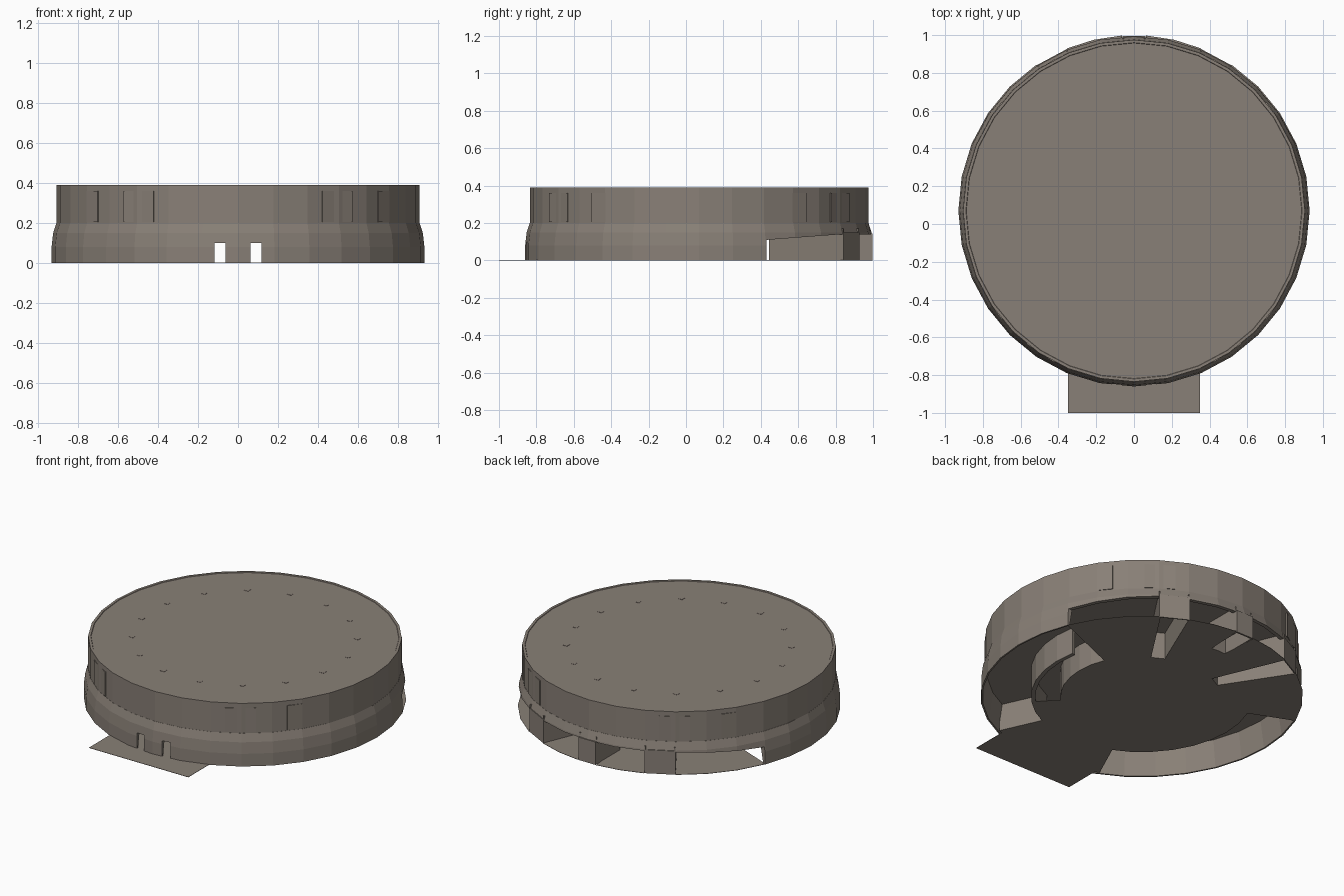
import bpy, bmesh
from math import sin, cos, radians, pi

if "Cube" in bpy.data.objects:
    bpy.data.objects.remove(bpy.data.objects["Cube"])

CY = 0.07            # centre of the round body in y
SIDES = 32

mat = bpy.data.materials.new("warm_grey")
mat.diffuse_color = (0.25, 0.216, 0.184, 1)
mat.use_nodes = True
mat.node_tree.nodes["Principled BSDF"].inputs["Base Color"].default_value = mat.diffuse_color


def finish(name, bm):
    bmesh.ops.recalc_face_normals(bm, faces=bm.faces)
    me = bpy.data.meshes.new(name)
    bm.to_mesh(me)
    bm.free()
    ob = bpy.data.objects.new(name, me)
    bpy.context.collection.objects.link(ob)
    me.materials.append(mat)
    return ob


def polar(r, deg, z):
    return (r * cos(radians(deg)), CY + r * sin(radians(deg)), z)


def lathe(name, profile, closed=False):
    """Turn (r, z) points about the body axis; open profiles get flat caps."""
    bm = bmesh.new()
    rings = [[bm.verts.new(polar(r, 360 * i / SIDES, z)) for i in range(SIDES)]
             for r, z in profile]
    pairs = list(zip(rings, rings[1:]))
    if closed:
        pairs.append((rings[-1], rings[0]))
    else:
        bm.faces.new(rings[0])
        bm.faces.new(rings[-1])
    for a, b in pairs:
        for i in range(SIDES):
            j = (i + 1) % SIDES
            bm.faces.new((a[i], a[j], b[j], b[i]))
    return finish(name, bm)


def sector(name, r0, r1, a0, a1, z0, z1):
    """Block between two radii and two angles."""
    n = max(1, round((a1 - a0) / 11.25))
    bm = bmesh.new()
    cols = []
    for i in range(n + 1):
        a = a0 + (a1 - a0) * i / n
        cols.append([bm.verts.new(polar(r, a, z))
                     for r, z in ((r0, z0), (r1, z0), (r1, z1), (r0, z1))])
    for c, d in zip(cols, cols[1:]):
        for k in range(4):
            m = (k + 1) % 4
            bm.faces.new((c[k], c[m], d[m], d[k]))
    bm.faces.new(cols[0])
    bm.faces.new(cols[-1])
    return finish(name, bm)


def mirrored_sector(name, r0, r1, a0, a1, z0, z1):
    sector(name + "_right", r0, r1, a0, a1, z0, z1)
    sector(name + "_left", r0, r1, 180 - a1, 180 - a0, z0, z1)


def prism_x(name, pts, x0, x1):
    """Extrude a (y, z) outline along x."""
    bm = bmesh.new()
    a = [bm.verts.new((x0, *p)) for p in pts]
    b = [bm.verts.new((x1, *p)) for p in pts]
    bm.faces.new(a)
    bm.faces.new(b)
    for i in range(len(pts)):
        j = (i + 1) % len(pts)
        bm.faces.new((a[i], a[j], b[j], b[i]))
    return finish(name, bm)


def box(name, x0, x1, y0, y1, z0, z1):
    return prism_x(name, [(y0, z0), (y1, z0), (y1, z1), (y0, z1)], x0, x1)


def cut(target, cutters):
    for c in cutters:
        c.hide_render = True
        mod = target.modifiers.new("cut", "BOOLEAN")
        mod.operation = "DIFFERENCE"
        mod.solver = "EXACT"
        mod.object = c
        bpy.context.view_layer.objects.active = target
        bpy.ops.object.modifier_apply(modifier=mod.name)
        bpy.data.objects.remove(c)


# upper drum with a slightly sunken lid
lathe("upper_drum", [(0.90, 0.17), (0.905, 0.20), (0.905, 0.39), (0.89, 0.39), (0.888, 0.387)])

# flared lower skirt with two front slots and the wide rear opening
skirt = lathe("lower_skirt", [(0.93, 0), (0.93, 0.08), (0.922, 0.15), (0.906, 0.20),
                              (0.89, 0.20), (0.92, 0.0)], closed=True)
cut(skirt, [box("slot_cutter", s * 0.09 - 0.027, s * 0.09 + 0.027, -1.1, -0.7, -0.1, 0.10)
            for s in (-1, 1)])
cut(skirt, [prism_x("rear_cutter", [(0.43, -0.1), (1.2, -0.1), (1.2, 0.14), (0.83, 0.14),
                                    (0.43, 0.11)], -1.2, 1.2)])

# hollow rear fins, open underneath: two sides, outer face, inner end
T = 0.172
mirrored_sector("rear_fin_side", 0.45, 0.925, 56.25, 56.75, 0, T)
mirrored_sector("rear_fin_far_side", 0.45, 0.925, 67, 67.5, 0, T)
mirrored_sector("rear_fin_face", 0.92, 0.927, 56.25, 67.5, 0, 0.15)
mirrored_sector("rear_fin_end", 0.45, 0.456, 56.25, 67.5, 0, T)

# hollow middle fin
for s in (-1, 1):
    box("middle_fin_side", s * 0.057 - 0.003, s * 0.057 + 0.003, 0.75, 0.985, 0, T)
box("middle_fin_face", -0.06, 0.06, 0.985, 0.996, 0, 0.145)
box("middle_fin_end", -0.06, 0.06, 0.75, 0.756, 0, T)

# curved walls and radial walls underneath
mirrored_sector("outer_curved_wall", 0.615, 0.64, -67.5, 11.25, 0, T)
sector("inner_curved_wall", 0.45, 0.47, -45, 22.5, 0, T)
mirrored_sector("front_radial_wall", 0.62, 0.91, -67.5, -65.5, 0, T)

# thin floor plates: centre, rear sectors, left ring, front entry
F = 0.002
lathe("floor_disc", [(0.452, 0), (0.452, F)])
mirrored_sector("rear_floor", 0.45, 0.93, 22.5, 56.25, 0, F)
mirrored_sector("rear_inner_floor", 0.45, 0.69, 67.5, 90, 0, F)
mirrored_sector("rear_outer_floor", 0.68, 0.93, 67.5, 86, 0, F)
sector("left_floor_ring", 0.45, 0.64, 157.5, 247.5, 0, F)
sector("front_floor_ring", 0.45, 0.64, 247.5, 315, 0, F)
sector("entry_floor", 0.63, 0.925, 247.5, 292.5, 0, F)
box("entry_plate", -0.35, 0.35, -1.0, -0.79, 0, F)

# thin panels around the drum
for a0, a1 in ((27.7, 39), (50.7, 56.5)):
    for base in (90, -90):
        mirrored_sector("drum_panel", 0.89, 0.907, base + a0, base + a1, 0.205, 0.36)

# small square studs on the lid
for i in range(16):
    a = 2 * pi * (i + 0.5) / 16
    x, y = 0.65 * cos(a), CY + 0.65 * sin(a)
    box("lid_stud", x - 0.014, x + 0.014, y - 0.014, y + 0.014, 0.38, 0.3885)
